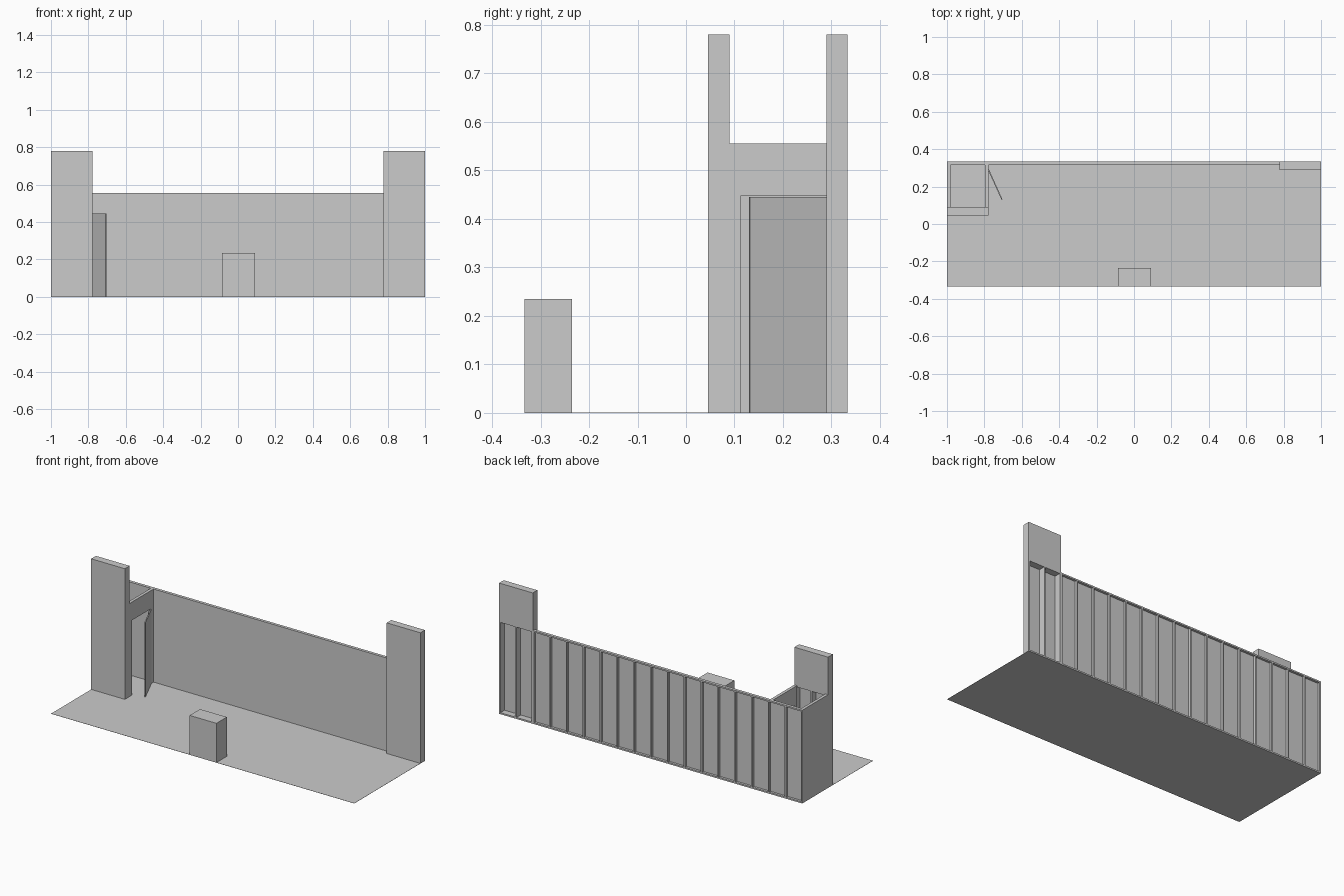
import bpy, bmesh, math
from mathutils import Matrix, Vector

if "Cube" in bpy.data.objects:
    bpy.data.objects.remove(bpy.data.objects["Cube"])


def add_box(bm, lo, hi):
    lo, hi = Vector(lo), Vector(hi)
    m = Matrix.Translation((lo + hi) / 2) @ Matrix.Diagonal((*(hi - lo), 1))
    bmesh.ops.create_cube(bm, size=1, matrix=m)


def make(name, boxes):
    bm = bmesh.new()
    for lo, hi in boxes:
        add_box(bm, lo, hi)
    me = bpy.data.meshes.new(name)
    bm.to_mesh(me)
    bm.free()
    ob = bpy.data.objects.new(name, me)
    bpy.context.collection.objects.link(ob)
    return ob


W, H, TOWER = 0.556, 0.333, 0.78   # wall height, half depth, tower height
SHEET, STUD, BAY = 0.004, 0.009, 2 / 18


def flat(name, x0, x1, y0, y1, z1, extra=()):
    """Framed flat: sheet at the front, studs and plates open to the back."""
    n = round((x1 - x0) / BAY)
    s = y0 + SHEET
    boxes = [((x0, y0, 0), (x1, s, z1)),
             ((x0, s, 0), (x1, y1, STUD)),
             ((x0, s, z1 - STUD), (x1, y1, z1))]
    for i in range(n + 1):
        x = min(max(x0 + i * BAY - STUD / 2, x0), x1 - STUD)
        boxes.append(((x, s, STUD), (x + STUD, y1, z1 - STUD)))
    return make(name, boxes + list(extra))


L, R = -1 + 2 * BAY, 1 - 2 * BAY

# Floor sheet
make("floor", [((-1, -H, 0), (1, H, 0.001))])

# Long back wall with exposed studs
flat("back_wall", -1, R, 0.315, H, W)

# Towers: framed below, closed box above
for name, x0, x1, y0, y1 in (("left_tower", -1, L, 0.045, 0.09),
                             ("right_tower", R, 1, 0.29, H)):
    flat(name, x0, x1, y0, y1, W, [((x0, y0, W), (x1, y1, TOWER))])

# Side room: outer wall and inner wall with doorway
make("outer_side_wall", [((-1, 0.09, 0), (-0.982, 0.315, W))])
xa = L - 0.018
make("doorway_wall", [((xa, 0.09, 0), (L, 0.112, W)),
                      ((xa, 0.29, 0), (L, 0.315, W)),
                      ((xa, 0.112, 0.447), (L, 0.29, W))])

# Door standing ajar, hinged at the back jamb
hinge, tip = Vector((L, 0.29)), Vector((-0.706, 0.131))
d = tip - hinge
door = make("door", [((0, -0.003, 0.001), (d.length, 0.003, 0.445))])
door.location = (hinge.x, hinge.y, 0)
door.rotation_euler.z = math.atan2(d.y, d.x)

# Prompt box at the front edge
make("front_box", [((-0.086, -H, 0), (0.091, -0.235, 0.235))])
